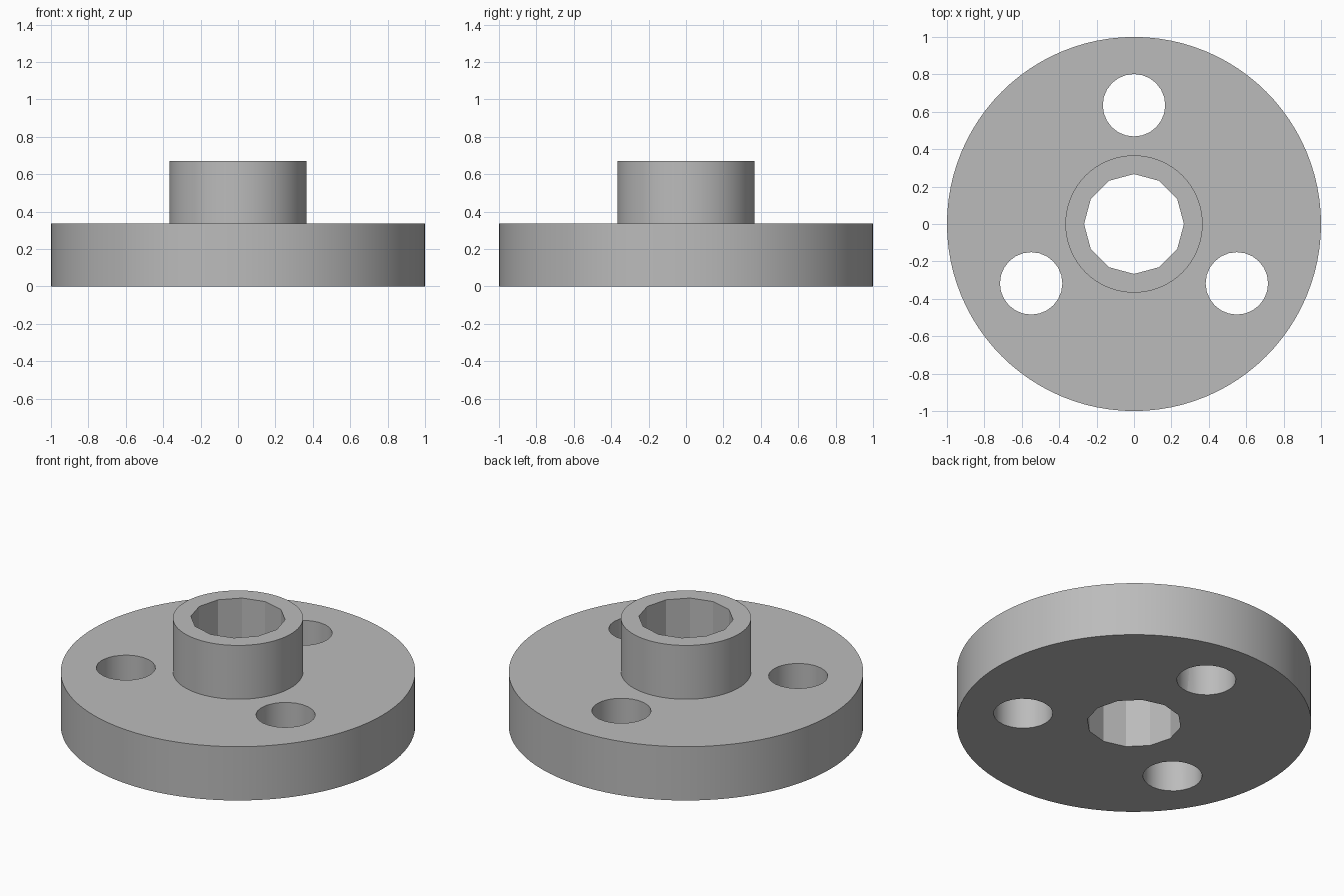
import bpy, bmesh, math
from mathutils import Vector, Matrix

cube = bpy.data.objects.get("Cube")
if cube:
    bpy.data.objects.remove(cube, do_unlink=True)

FLANGE_R, FLANGE_H = 1.0, 0.335
HUB_R, TOTAL_H = 0.367, 0.67
BORE_R, BOLT_R, BOLT_CIRCLE = 0.267, 0.167, 0.635

grey = bpy.data.materials.new("plain grey")
grey.use_nodes = True
colour = (0.5, 0.5, 0.5, 1.0)
grey.diffuse_color = colour
grey.node_tree.nodes["Principled BSDF"].inputs["Base Color"].default_value = colour


def add_object(name, bm):
    bmesh.ops.recalc_face_normals(bm, faces=bm.faces)
    mesh = bpy.data.meshes.new(name)
    bm.to_mesh(mesh)
    bm.free()
    mesh.materials.append(grey)
    obj = bpy.data.objects.new(name, mesh)
    bpy.context.collection.objects.link(obj)
    return obj


# Flange and hub: one stepped profile turned around z
def turned_body(name, profile, steps):
    bm = bmesh.new()
    verts = [bm.verts.new((r, 0, z)) for r, z in profile]
    edges = [bm.edges.new(pair) for pair in zip(verts, verts[1:])]
    bmesh.ops.spin(bm, geom=verts + edges, axis=(0, 0, 1), cent=(0, 0, 0),
                   angle=math.tau, steps=steps, use_merge=False)
    bmesh.ops.remove_doubles(bm, verts=bm.verts, dist=1e-5)
    bmesh.ops.dissolve_limit(bm, angle_limit=0.001, verts=bm.verts, edges=bm.edges)
    return add_object(name, bm)


body = turned_body("flanged_hub", [
    (0, 0), (FLANGE_R, 0), (FLANGE_R, FLANGE_H),
    (HUB_R, FLANGE_H), (HUB_R, TOTAL_H), (0, TOTAL_H)], 96)


# Holes: a twelve-sided bore and three round bolt holes
def cutter(name, radius, sides, centre):
    bm = bmesh.new()
    bmesh.ops.create_cone(bm, cap_ends=True, segments=sides, radius1=radius,
                          radius2=radius, depth=2, matrix=Matrix.Translation(centre))
    obj = add_object(name, bm)
    obj.hide_render = True
    return obj


cutters = [cutter("bore_cutter", BORE_R, 12, Vector((0, 0, 0)))]
for i in range(3):
    a = math.radians(90 + 120 * i)
    centre = Vector((math.cos(a), math.sin(a), 0)) * BOLT_CIRCLE
    cutters.append(cutter(f"bolt_hole_cutter_{i + 1}", BOLT_R, 24, centre))

bpy.ops.object.select_all(action="DESELECT")
body.select_set(True)
bpy.context.view_layer.objects.active = body
for tool in cutters:
    cut = body.modifiers.new(tool.name, "BOOLEAN")
    cut.operation = "DIFFERENCE"
    cut.solver = "EXACT"
    cut.object = tool
    bpy.ops.object.modifier_apply(modifier=cut.name)
    bpy.data.objects.remove(tool, do_unlink=True)

# Round walls smooth, bore facets and rims sharp
bpy.ops.object.shade_smooth_by_angle(angle=math.radians(20))
